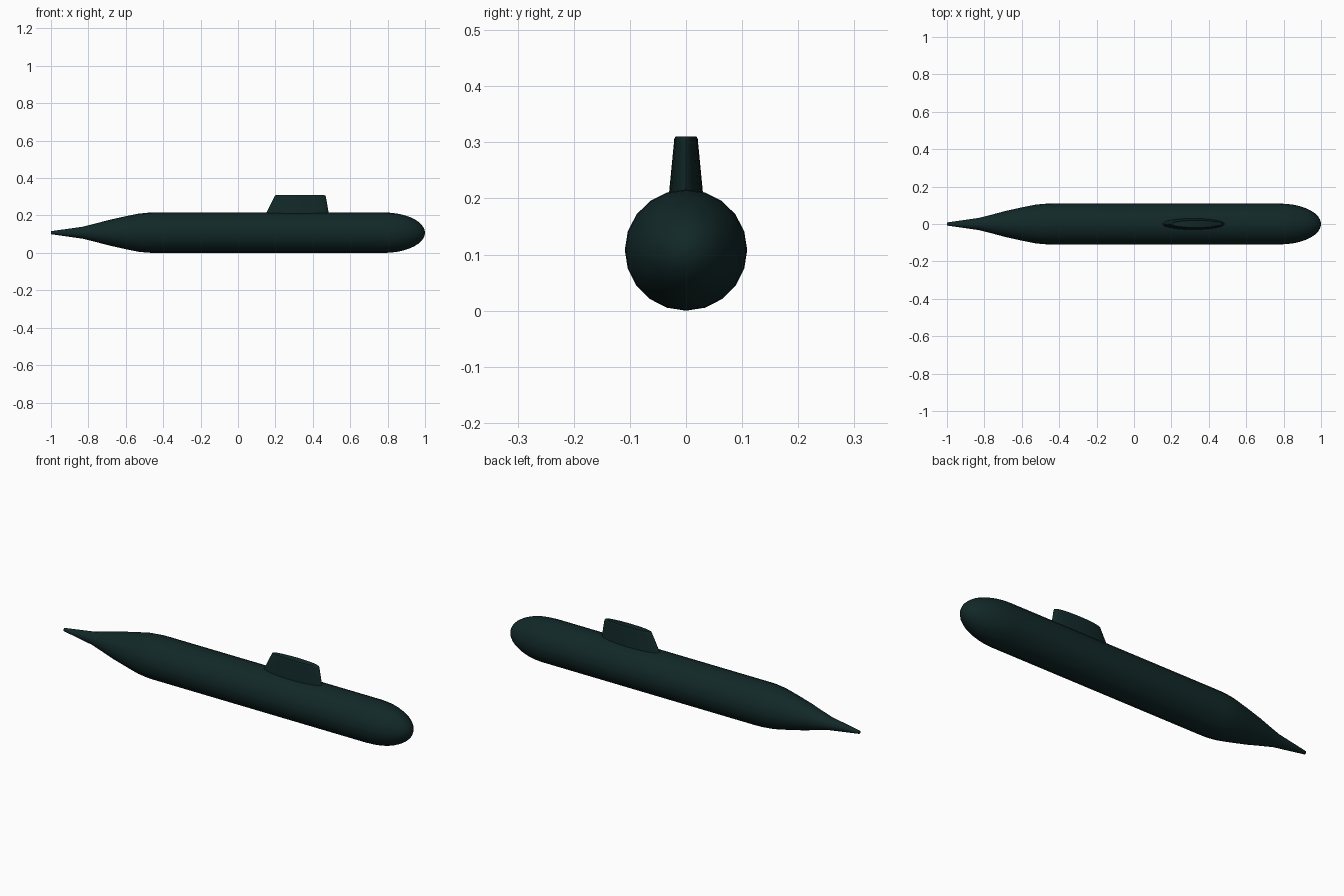
import bpy
import bmesh
from math import sin, cos, pi, radians

default_cube = bpy.data.objects.get("Cube")
if default_cube:
    bpy.data.objects.remove(default_cube, do_unlink=True)

paint = bpy.data.materials.new("dark teal")
paint.use_nodes = True
teal = (0.006, 0.021, 0.021, 1)
paint.diffuse_color = teal
paint.node_tree.nodes["Principled BSDF"].inputs["Base Color"].default_value = teal


def loft(name, rings):
    """Skin a list of equal point rings and cap both ends."""
    bm = bmesh.new()
    loops = [[bm.verts.new(p) for p in ring] for ring in rings]
    for a, b in zip(loops, loops[1:]):
        for i in range(len(a)):
            j = (i + 1) % len(a)
            bm.faces.new((a[i], a[j], b[j], b[i]))
    bm.faces.new(loops[0])
    bm.faces.new(loops[-1])
    bmesh.ops.recalc_face_normals(bm, faces=bm.faces)
    mesh = bpy.data.meshes.new(name)
    bm.to_mesh(mesh)
    bm.free()
    mesh.materials.append(paint)
    obj = bpy.data.objects.new(name, mesh)
    bpy.context.collection.objects.link(obj)
    bpy.ops.object.select_all(action="DESELECT")
    obj.select_set(True)
    bpy.context.view_layer.objects.active = obj
    bpy.ops.object.shade_smooth_by_angle(angle=radians(40))
    return obj


# Hull: tapered stern, straight middle, elliptical bow
R = 0.108
SIDES = 20
profile = [(-1, 0.008), (-0.83, 0.032), (-0.77, 0.047), (-0.69, 0.068),
           (-0.6, 0.088), (-0.53, 0.102), (-0.48, 0.107), (-0.44, R)]
for k in range(10):
    t = k / 9 * radians(87)
    profile.append((0.78 + 0.22 * sin(t), R * cos(t)))


def hull_ring(x, r):
    angles = [2 * pi * i / SIDES for i in range(SIDES)]
    return [(x, r * cos(a) * 1.01, R + r * sin(a)) for a in angles]


loft("hull", [hull_ring(x, r) for x, r in profile])


# Sail: slim oval tower with raked ends and a softened top edge
def sail_ring(aft, fore, half_width, z):
    mid, half = (aft + fore) / 2, (fore - aft) / 2
    angles = [2 * pi * i / 24 for i in range(24)]
    return [(mid + half * cos(a), half_width * sin(a), z) for a in angles]


loft("sail", [sail_ring(0.12, 0.495, 0.033, 0.16),
              sail_ring(0.15, 0.485, 0.03, 0.212),
              sail_ring(0.194, 0.47, 0.0215, 0.3),
              sail_ring(0.197, 0.467, 0.021, 0.306),
              sail_ring(0.202, 0.46, 0.019, 0.31)])
